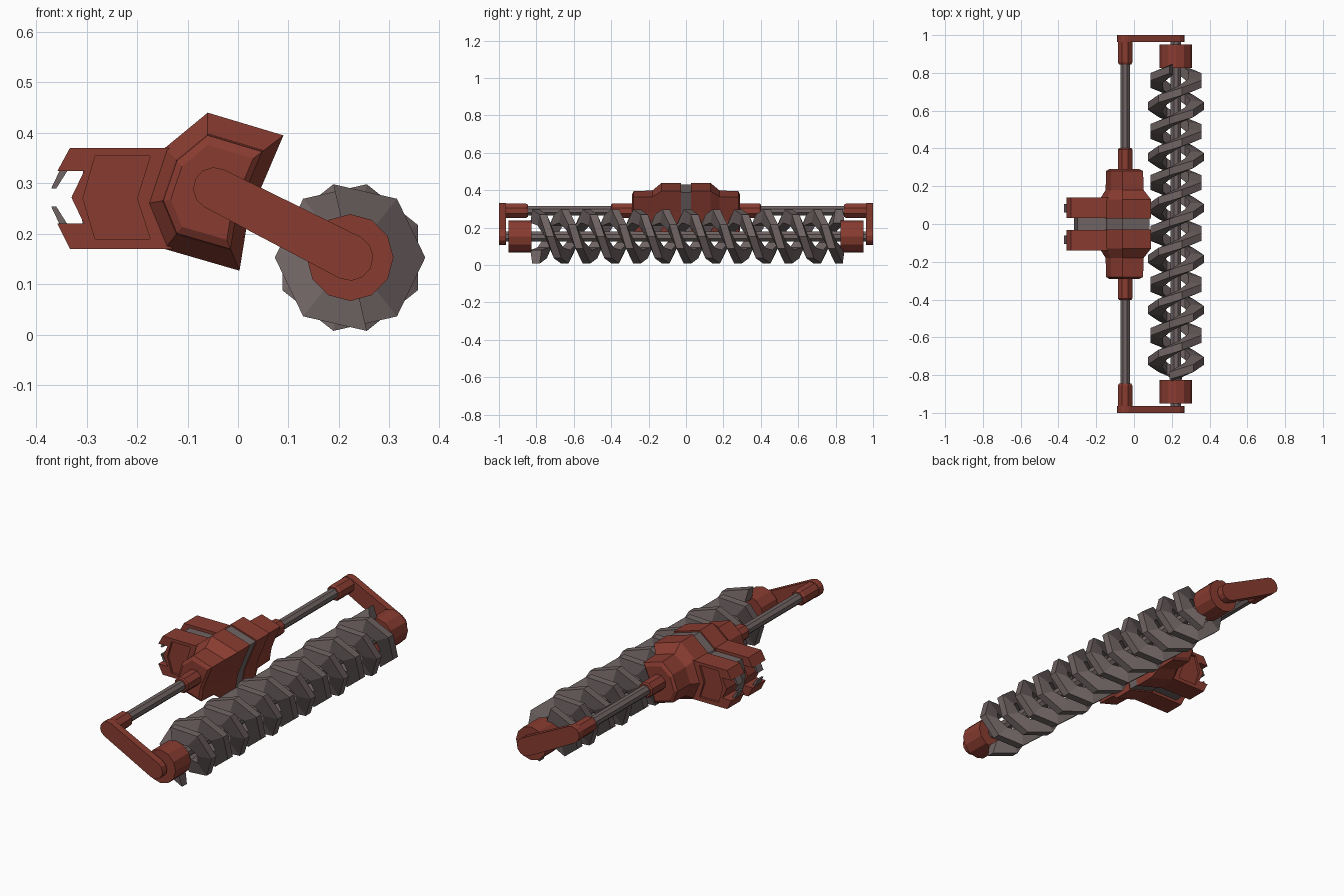
import bpy, bmesh, math

if "Cube" in bpy.data.objects:
    bpy.data.objects.remove(bpy.data.objects["Cube"])


def material(name, rgb):
    m = bpy.data.materials.new(name)
    m.diffuse_color = (*rgb, 1)
    m.use_nodes = True
    m.node_tree.nodes["Principled BSDF"].inputs["Base Color"].default_value = m.diffuse_color
    return m


RED = material("red_paint", (0.25, 0.045, 0.03))
STEEL = material("dark_steel", (0.16, 0.125, 0.125))


def loft(name, rings, mat):
    """Skin a list of equal-length closed rings and cap both ends."""
    bm = bmesh.new()
    vs = [[bm.verts.new(p) for p in r] for r in rings]
    n = len(vs[0])
    for a, b in zip(vs, vs[1:]):
        for i in range(n):
            j = (i + 1) % n
            bm.faces.new((a[i], a[j], b[j], b[i]))
    bm.faces.new(vs[0])
    bm.faces.new(vs[-1])
    bmesh.ops.recalc_face_normals(bm, faces=bm.faces)
    me = bpy.data.meshes.new(name)
    bm.to_mesh(me)
    bm.free()
    me.materials.append(mat)
    ob = bpy.data.objects.new(name, me)
    bpy.context.collection.objects.link(ob)
    return ob


def extrude(name, profile, stations, mat, c=(0, 0)):
    """Carry an x-z profile along y; stations are (y, scale about c)."""
    return loft(name, [[(c[0] + (x - c[0]) * s, y, c[1] + (z - c[1]) * s)
                        for x, z in profile] for y, s in stations], mat)


def ngon(c, r, n, turn=0.0):
    return [(c[0] + r * math.cos(turn + 2 * math.pi * i / n),
             c[1] + r * math.sin(turn + 2 * math.pi * i / n)) for i in range(n)]


ROD = (-0.047, 0.29)      # carrier rod axis (x, z)
AUGER = (0.222, 0.153)    # auger axis (x, z)
CORE = (-0.06, 0.28)      # housing centre (x, z)

housing = [(-0.145, 0.37), (-0.06, 0.44), (0.09, 0.395), (0.043, 0.285),
           (0.018, 0.22), (0.003, 0.127), (-0.145, 0.17), (-0.182, 0.26)]
bracket = [(-0.13, 0.37), (-0.333, 0.37), (-0.358, 0.324), (-0.305, 0.324),
           (-0.33, 0.272), (-0.305, 0.22), (-0.358, 0.22), (-0.333, 0.17), (-0.13, 0.17)]
panel = [(-0.283, 0.354), (-0.174, 0.354), (-0.2, 0.27), (-0.174, 0.19),
         (-0.283, 0.19), (-0.307, 0.27)]
prong = [(-0.37, 0.29), (-0.36, 0.29), (-0.336, 0.328), (-0.352, 0.328)]

# capsule outline of the end arms
tilt = math.atan2(AUGER[1] - ROD[1], AUGER[0] - ROD[0])
arm = []
for centre, start, r in ((ROD, math.pi / 2, 0.042), (AUGER, -math.pi / 2, 0.046)):
    for i in range(7):
        a = tilt + start + i * math.pi / 6
        arm.append((centre[0] + r * math.cos(a), centre[1] + r * math.sin(a)))

# central steel band between the two housing halves
extrude("housing_band", housing, [(-0.035, 0.95), (0.035, 0.95)], STEEL, CORE)
extrude("bracket_core", [(-0.14, 0.355), (-0.3, 0.355), (-0.318, 0.27), (-0.3, 0.185),
                         (-0.14, 0.185)], [(-0.035, 1), (0.035, 1)], STEEL)

for s, side in ((-1, "front"), (1, "back")):
    # stepped housing half
    extrude("housing_" + side, housing,
            [(s * y, k) for y, k in ((0.028, 1), (0.13, 1), (0.18, 0.74),
                                     (0.28, 0.72), (0.29, 0.6))], RED, CORE)
    # rear bracket with recessed side panel
    lobe = extrude("bracket_" + side, bracket, [(s * 0.033, 1), (s * 0.14, 1)], RED)
    cutter = extrude("panel_cutter_" + side, panel, [(s * 0.128, 1), (s * 0.2, 1)], RED)
    cutter.hide_render = True
    cutter.hide_viewport = True
    cut = lobe.modifiers.new("panel", 'BOOLEAN')
    cut.operation, cut.object, cut.solver = 'DIFFERENCE', cutter, 'EXACT'
    # coupling prongs
    for flip, level in ((False, "upper"), (True, "lower")):
        shape = [(x, 0.544 - z if flip else z) for x, z in prong]
        extrude(f"prong_{level}_{side}", shape, [(s * 0.06, 1), (s * 0.105, 1)], STEEL)
    # carrier rod with collar and elbow
    extrude("rod_collar_" + side, ngon(ROD, 0.041, 8, math.pi / 8),
            [(s * 0.27, 1), (s * 0.395, 1), (s * 0.402, 0.85)], RED, ROD)
    extrude("rod_" + side, ngon(ROD, 0.027, 8, math.pi / 8),
            [(s * 0.38, 1), (s * 0.87, 1)], STEEL)
    extrude("elbow_" + side, ngon(ROD, 0.041, 8, math.pi / 8),
            [(s * 0.845, 0.85), (s * 0.855, 1), (s * 0.985, 1)], RED, ROD)
    # end arm and auger hub
    extrude("end_arm_" + side, arm, [(s * 0.963, 1), (s * 1.0, 1)], RED)
    extrude("hub_" + side, ngon(AUGER, 0.086, 12), [(s * 0.825, 1), (s * 0.95, 1)], RED)

# auger shaft
extrude("auger_shaft", ngon(AUGER, 0.03, 8, math.pi / 8), [(-0.975, 1), (0.975, 1)], STEEL)

# two interleaved ribbon flights, seven segments per turn
PITCH = 0.27
section = [(0.075, -0.03), (0.149, -0.02), (0.149, 0.02), (0.075, 0.03)]
for f in range(2):
    rings = []
    for k in range(-23, 20):
        a = math.pi * f - 2 * math.pi * k / 7
        y = 0.085 + PITCH * k / 7
        rings.append([(AUGER[0] + r * math.cos(a), y + d, AUGER[1] + r * math.sin(a))
                      for r, d in section])
    loft(f"auger_flight_{f + 1}", rings, STEEL)
